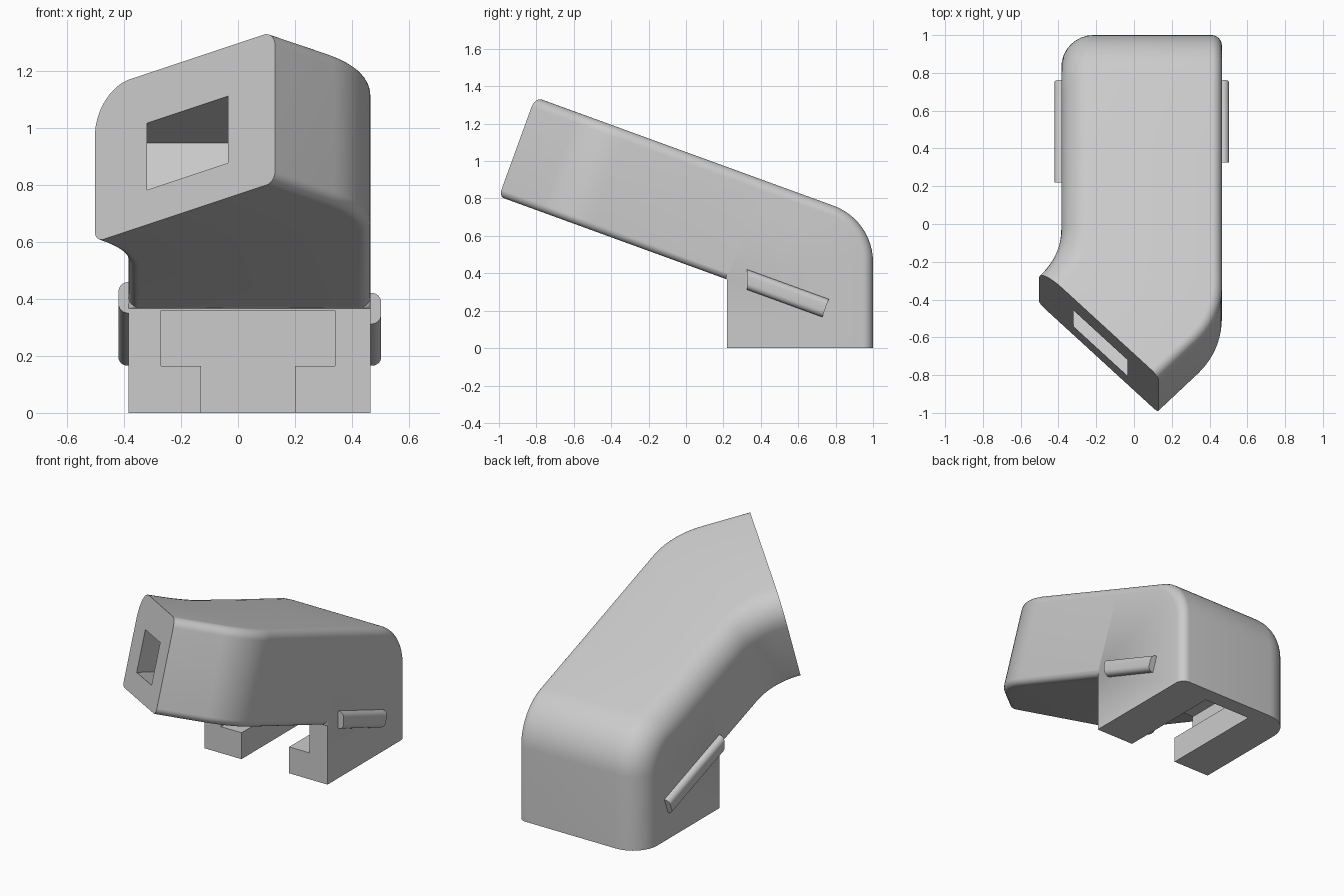
import bpy, bmesh, math
from mathutils import Vector

if "Cube" in bpy.data.objects:
    bpy.data.objects.remove(bpy.data.objects["Cube"], do_unlink=True)

TILT = math.radians(20)
S, C = math.sin(TILT), math.cos(TILT)
LOW, HIGH = 0.42, 0.985          # underside and top of the sloping arm
X0, X1 = -0.385, 0.465           # side walls
FRONT_Y, BACK_Y = 0.22, 1.0      # mounting block

grey = bpy.data.materials.new("light_grey")
grey.use_nodes = True
colour = (0.6, 0.6, 0.6, 1)
grey.diffuse_color = colour
grey.node_tree.nodes["Principled BSDF"].inputs["Base Color"].default_value = colour


def tilted(x, v, n):
    """Point in the frame of the sloping arm: v runs back, n runs up."""
    return Vector((x, v * C + n * S, n * C - v * S))


def make_object(name, bm):
    bmesh.ops.remove_doubles(bm, verts=bm.verts, dist=1e-5)
    bmesh.ops.recalc_face_normals(bm, faces=bm.faces)
    mesh = bpy.data.meshes.new(name)
    bm.to_mesh(mesh)
    bm.free()
    mesh.materials.append(grey)
    obj = bpy.data.objects.new(name, mesh)
    bpy.context.collection.objects.link(obj)
    return obj


def loft(bm, rings):
    rows = [[bm.verts.new(p) for p in ring] for ring in rings]
    count = len(rows[0])
    for a, b in zip(rows, rows[1:]):
        for i in range(count):
            j = (i + 1) % count
            bm.faces.new((a[i], a[j], b[j], b[i]))
    bm.faces.new(rows[0])
    bm.faces.new(rows[-1])


def corner(p, across, along, ra, rb):
    return [p + across * ra * (1 - math.cos(t)) + along * rb * (1 - math.sin(t))
            for t in (math.pi / 2 * k / 8 for k in range(9))]


def ring(il, ir, ol, orr, r_in, skew=1):
    """Rounded section; the -x outer edge is much softer than the +x one."""
    a = (ir - il).normalized()
    b = (ol - il).normalized()
    return (corner(il, a, b, r_in, r_in)
            + corner(ir, -a, b, r_in, r_in)[::-1]
            + corner(orr, -a, -b, 0.055, 0.055 * skew)
            + corner(ol, a, -b, 0.17, 0.17 * skew)[::-1])


def bend(x, v, t):
    """Plan fillet from the diagonal nose to the straight side."""
    d = t * math.sqrt(0.5)
    p0, p1, p2 = Vector((x - d, v - d)), Vector((x, v)), Vector((x, v + t))
    weight = math.cos(math.pi / 8)
    points = []
    for k in range(11):
        u = k / 10
        w = (1 - u) ** 2, 2 * u * (1 - u) * weight, u * u
        points.append((p0 * w[0] + p1 * w[1] + p2 * w[2]) / sum(w))
    return points


# Arm: diagonal nose, bend, straight run
plan = [(Vector((-0.503, -0.6)), Vector((0.13, -1.217)))]
plan += list(zip(bend(X0, -0.482, 0.155), bend(X1, -0.882, 0.18)))
pivot_v = (FRONT_Y - LOW * S) / C
plan.append((Vector((X0, pivot_v - 0.01)), Vector((X1, pivot_v - 0.01))))
rings = [ring(tilted(*l, LOW), tilted(*r, LOW), tilted(*l, HIGH), tilted(*r, HIGH), 0.04)
         for l, r in plan]
rings.append(ring(*[tilted(x, pivot_v, n) for n in (LOW, HIGH) for x in (X0, X1)], 0))

# Rear: sections fan around the inner corner and end flat on the ground
radius = 0.32
pivot_z = (LOW - FRONT_Y * S) / C
centre_y = BACK_Y - radius
centre_z = (HIGH - radius - centre_y * S) / C
profile = []
for k in range(13):
    angle = (math.pi / 2 - TILT) * (1 - k / 12)
    profile.append((angle, centre_y + radius * math.cos(angle),
                    centre_z + radius * math.sin(angle), pivot_z))
profile.append((0, BACK_Y, 0, 0))
for angle, y, z, inner_z in profile:
    up = Vector((y - FRONT_Y, z - inner_z)).normalized()
    skew = 1 / up.dot(Vector((math.cos(angle), math.sin(angle))))
    rings.append(ring(*[Vector((x, FRONT_Y, inner_z)) for x in (X0, X1)],
                      *[Vector((x, y, z)) for x in (X0, X1)], 0, skew))
bm = bmesh.new()
loft(bm, rings)
body = make_object("body", bm)


def cut(target, cutter):
    cutter.hide_render = True
    mod = target.modifiers.new("cut", "BOOLEAN")
    mod.operation = "DIFFERENCE"
    mod.solver = "EXACT"
    mod.object = cutter
    bpy.context.view_layer.objects.active = target
    bpy.ops.object.modifier_apply(modifier=mod.name)
    bpy.data.objects.remove(cutter, do_unlink=True)


# T-shaped mounting slot, open at the front and below
tee = [(-0.13, -0.1), (0.2, -0.1), (0.2, 0.165), (0.34, 0.165),
       (0.34, 0.36), (-0.27, 0.36), (-0.27, 0.165), (-0.13, 0.165)]
bm = bmesh.new()
loft(bm, [[Vector((x, y, z)) for x, z in tee] for y in (0.1, 0.9)])
cut(body, make_object("slot_cutter", bm))

# Rectangular window pocket in the nose
window = [(-0.32, 0.55), (-0.035, 0.55), (-0.035, 0.8), (-0.32, 0.8)]
bm = bmesh.new()
loft(bm, [[tilted(x, v, n) for x, n in window] for v in (-1.4, -0.572)])
cut(body, make_object("window_cutter", bm))


# Sloping grip ridges on both side walls
def grip(name, inner, outer, start_y):
    low, high, end = 0.405, 0.507, 0.628
    outline = [Vector((0, start_y, (n - start_y * S) / C)) for n in (low, high)]
    outline += [tilted(0, end, n) for n in (high, low)]
    bm = bmesh.new()
    loft(bm, [[p + Vector((x, 0, 0)) for p in outline] for x in (inner, outer)])
    long_edges = [e for e in bm.edges
                  if all(abs(v.co.x - outer) < 1e-4 for v in e.verts)
                  and e.calc_length() > 0.2]
    bmesh.ops.bevel(bm, geom=long_edges, offset=0.032, segments=6,
                    profile=0.5, affect="EDGES")
    return make_object(name, bm)


parts = [body,
         grip("left_grip", 0.44, 0.503, 0.325),
         grip("right_grip", -0.36, -0.42, FRONT_Y)]

bpy.ops.object.select_all(action="DESELECT")
for part in parts:
    part.select_set(True)
bpy.context.view_layer.objects.active = body
bpy.ops.object.shade_smooth_by_angle(angle=math.radians(30))
